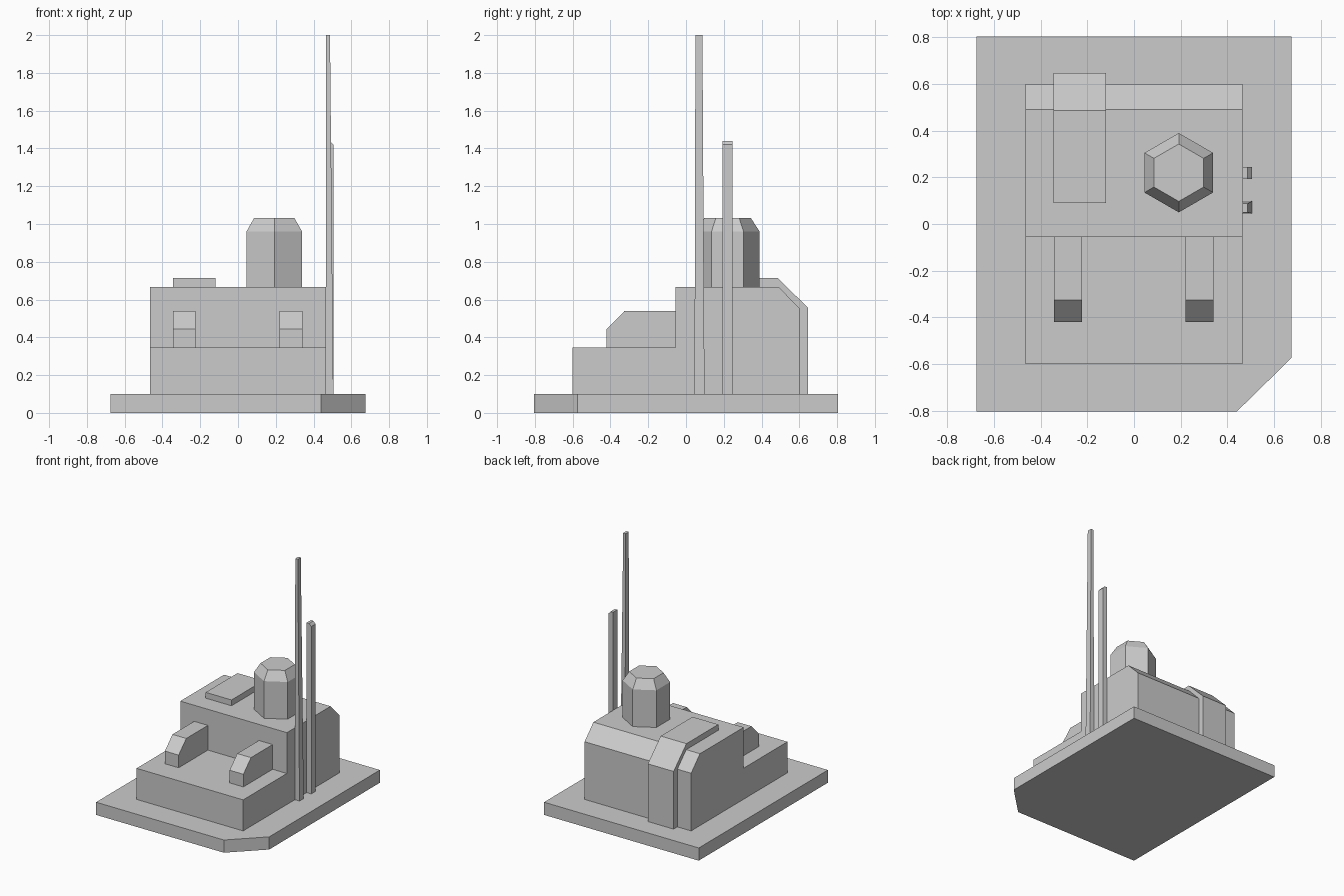
import bpy, bmesh
from math import cos, sin, radians

if "Cube" in bpy.data.objects:
    bpy.data.objects.remove(bpy.data.objects["Cube"])


def loft(name, rings):
    """Closed flat-faced solid through matching rings of 3D points."""
    bm = bmesh.new()
    loops = [[bm.verts.new(p) for p in ring] for ring in rings]
    n = len(loops[0])
    for a, b in zip(loops, loops[1:]):
        for i in range(n):
            j = (i + 1) % n
            bm.faces.new((a[i], a[j], b[j], b[i]))
    bm.faces.new(loops[0][::-1])
    bm.faces.new(loops[-1])
    bmesh.ops.recalc_face_normals(bm, faces=bm.faces)
    mesh = bpy.data.meshes.new(name)
    bm.to_mesh(mesh)
    bm.free()
    obj = bpy.data.objects.new(name, mesh)
    bpy.context.collection.objects.link(obj)
    return obj


def side_profile(name, yz, x0, x1):
    return loft(name, [[(x, y, z) for y, z in yz] for x in (x0, x1)])


def rect(x0, x1, y0, y1, z):
    return [(x0, y0, z), (x1, y0, z), (x1, y1, z), (x0, y1, z)]


def hexagon(cx, cy, r, z):
    return [(cx + r * cos(radians(30 + 60 * i)),
             cy + r * sin(radians(30 + 60 * i)), z) for i in range(6)]


# Base plate with one clipped corner
plan = [(-0.675, -0.805), (0.44, -0.805), (0.675, -0.575),
        (0.675, 0.805), (-0.675, 0.805)]
loft("base_plate", [[(x, y, z) for x, y in plan] for z in (0, 0.1)])

# Stepped main body with sloped rear edge
side_profile("main_body", [(-0.60, 0.1), (0.60, 0.1), (0.60, 0.555), (0.49, 0.667),
                           (-0.055, 0.667), (-0.055, 0.345), (-0.60, 0.345)],
             -0.465, 0.465)

# Raised strip running over the roof and down the back
side_profile("roof_strip", [(0.09, 0.6), (0.09, 0.713), (0.487, 0.713),
                            (0.647, 0.555), (0.647, 0.1), (0.56, 0.1), (0.56, 0.555),
                            (0.46, 0.6)], -0.345, -0.12)

# Pair of sloped blocks on the front deck
for side, cx in (("left", -0.284), ("right", 0.281)):
    side_profile("deck_block_" + side,
                 [(-0.42, 0.345), (-0.055, 0.345), (-0.055, 0.54),
                  (-0.325, 0.54), (-0.42, 0.445)], cx - 0.06, cx + 0.06)

# Hexagonal turret with tapered cap
loft("turret", [hexagon(0.192, 0.22, r, z)
                for r, z in ((0.17, 0.667), (0.17, 0.96), (0.123, 1.032))])

# Tall tapering mast
loft("tall_mast", [rect(0.465, 0.505, 0.045, 0.098, 0.1),
                   rect(0.465, 0.487, 0.050, 0.087, 2.0)])

# Short mast with bevelled outer top edge
xz = [(0.465, 0.1), (0.505, 0.1), (0.505, 1.42), (0.487, 1.44), (0.465, 1.44)]
loft("short_mast", [[(x, y, z) for x, z in xz] for y in (0.192, 0.245)])
